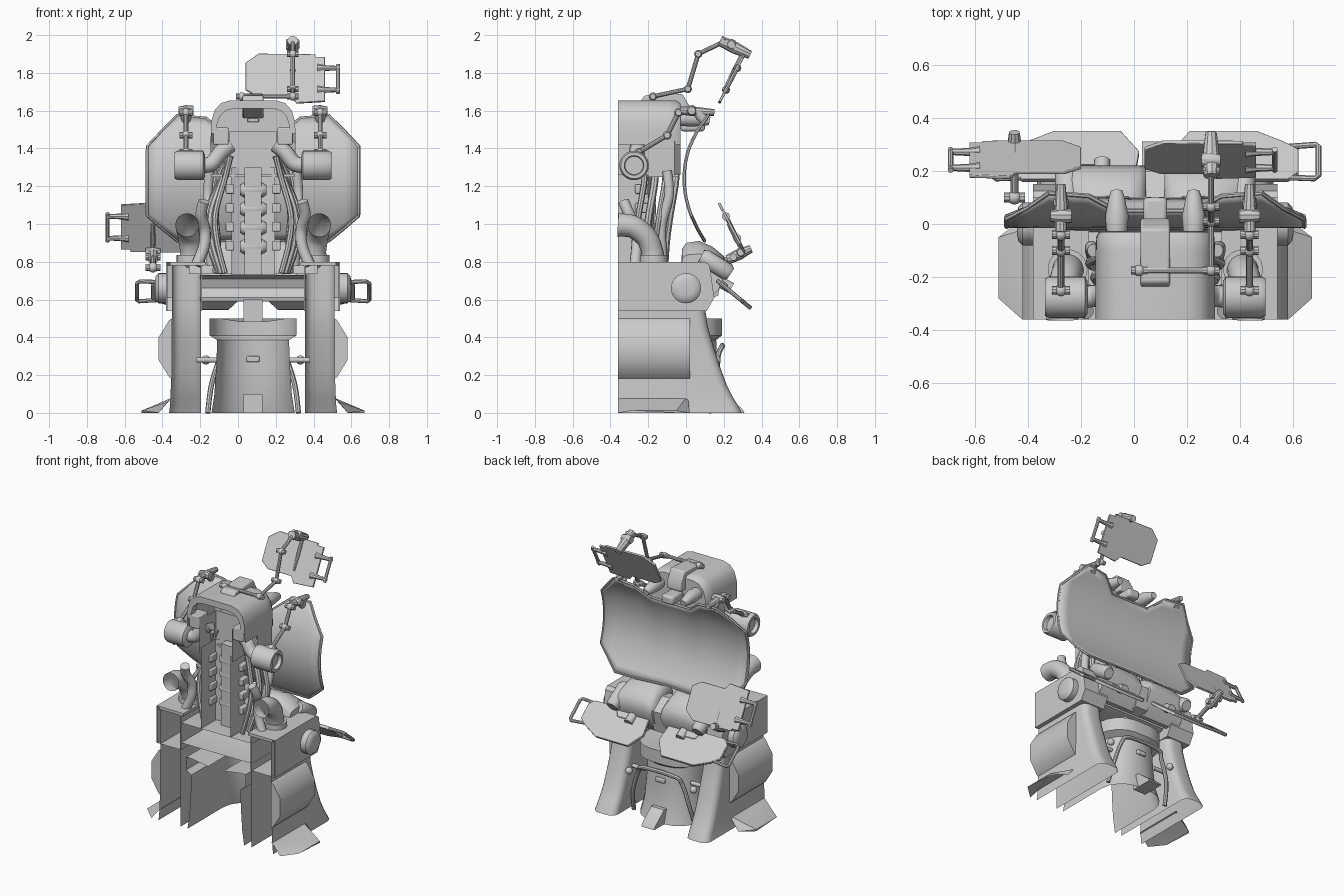
import bpy, bmesh
from math import sin, cos, pi, radians
from mathutils import Vector as V

if "Cube" in bpy.data.objects:
    bpy.data.objects.remove(bpy.data.objects["Cube"])

F = -0.36          # open cut plane at the front
CX = 0.08          # symmetry axis of the machine; parts are built around x = 0, then shifted

def add(name, verts, faces, mirror=False, thick=0, bevel=0, angle=35):
    me = bpy.data.meshes.new(name)
    me.from_pydata([tuple(v) for v in verts], [], faces)
    bm = bmesh.new(); bm.from_mesh(me)
    bmesh.ops.remove_doubles(bm, verts=bm.verts, dist=1e-5)
    bmesh.ops.recalc_face_normals(bm, faces=bm.faces)
    bm.to_mesh(me); bm.free()
    me.shade_smooth()
    me.set_sharp_from_angle(angle=radians(angle))
    ob = bpy.data.objects.new(name, me)
    bpy.context.collection.objects.link(ob)
    if thick:
        m = ob.modifiers.new("thick", 'SOLIDIFY'); m.thickness = thick; m.offset = 0
    if bevel:
        m = ob.modifiers.new("bevel", 'BEVEL'); m.width = bevel; m.segments = 2
    if mirror:
        ob.modifiers.new("mirror", 'MIRROR').use_mirror_merge = False
    ob.location.x = CX
    return ob

def sheet(name, rows, wrap=False, caps=False, **k):
    n = len(rows[0])
    verts = [p for r in rows for p in r]
    faces = [(i*n+j, i*n+(j+1) % n, (i+1)*n+(j+1) % n, (i+1)*n+j)
             for i in range(len(rows)-1) for j in range(n if wrap else n-1)]
    if caps:
        faces += [tuple(range(n)), tuple(range(len(verts)-n, len(verts)))]
    return add(name, verts, faces, **k)

def prism(name, prof, axis, a, b, closed=True, caps=True, **k):
    put = {'x': lambda p, w: (w, p[0], p[1]), 'y': lambda p, w: (p[0], w, p[1]),
           'z': lambda p, w: (p[0], p[1], w)}[axis]
    return sheet(name, [[put(p, w) for p in prof] for w in (a, b)], closed, caps, **k)

def box(name, lo, hi, **k):
    return prism(name, [(lo[0], lo[1]), (hi[0], lo[1]), (hi[0], hi[1]), (lo[0], hi[1])], 'z', lo[2], hi[2], **k)

def tube(name, pts, r, n=12, smooth=True, caps=True, **k):
    P = [V(p) for p in pts]
    R = list(r) if isinstance(r, (list, tuple)) else [r]*len(P)
    if smooth and len(P) > 2:          # Catmull-Rom resampling
        Q, S = [], []
        for i in range(len(P)-1):
            a, b, c, d = P[max(i-1, 0)], P[i], P[i+1], P[min(i+2, len(P)-1)]
            for s in range(6):
                t = s/6
                Q.append(b + (c-a)*(t/2) + (2*a-5*b+4*c-d)*(t*t/2) + (3*b-a-3*c+d)*(t**3/2))
                S.append(R[i]+(R[i+1]-R[i])*t)
        P, R = Q+[P[-1]], S+[R[-1]]
    rows, u, d = [], None, None
    for i, p in enumerate(P):
        e = P[min(i+1, len(P)-1)]-P[max(i-1, 0)]
        e = e.normalized() if e.length > 1e-6 else d
        d = -e if d and e.dot(d) < -.9 else e      # keep direction when folding back into a recess
        u = (d.orthogonal() if u is None else u - d*u.dot(d)).normalized()
        w = d.cross(u)
        rows.append([p + (u*cos(2*pi*j/n) + w*sin(2*pi*j/n))*R[i] for j in range(n)])
    return sheet(name, rows, True, caps, **k)

def ball(name, c, r, **k):
    rows = [[(c[0]+r*sin(pi*i/8)*cos(pi*j/6), c[1]+r*sin(pi*i/8)*sin(pi*j/6), c[2]+r*cos(pi*i/8))
             for j in range(12)] for i in range(9)]
    return sheet(name, rows, True, angle=60, **k)

def plate(name, outline, o, u, v, t, **k):
    o, u, v = V(o), V(u), V(v).normalized()
    nrm = u.cross(v)
    return sheet(name, [[o+u*a+v*b+nrm*h for a, b in outline] for h in (-t/2, t/2)], True, True, **k)

def ushell(w, yb, z, c=0.06, inner=None):
    """U-shaped section, open toward the front; spans inner..w or -w..w"""
    i = -w if inner is None else inner
    left = [(i+c*(1-cos(t*pi/8)), yb-c+c*sin(t*pi/8)) for t in range(5)]
    right = [(w-(x-i), y) for x, y in reversed(left)]
    return [(x, y, z) for x, y in [(i, F)]+left+right+[(w, F)]]

# --- legs: open-front shells flaring toward the floor
sheet("leg", [ushell(xo, yb, z, 0.05, .275) for z, yb, xo in
      [(.78, .1, .43), (.56, .1, .43), (.46, .115, .43), (.36, .143, .43), (.25, .178, .432),
       (.15, .215, .435), (.08, .25, .438), (.04, .275, .44), (0, .295, .445)]], mirror=True)
prism("leg_side_bulge", [(.43, .5), (.445, .49), (.50, .4), (.50, .28), (.445, .19), (.43, .18)], 'y', F, .02, mirror=True)
sheet("foot_flare", [[(.43, F, .08), (.43, 0, .08), (.43, .01, .08)],
                     [(.45, F, .06), (.59, -.05, 0.012), (.5, .02, 0)],
                     [(.5, F, 0), (.59, -.28, .012), (.59, -.05, 0)]], mirror=True, angle=10)
# --- central pedestal: U shell with a thick collar
sheet("pedestal", [ushell(w, y, z, min(w*.9, .17)) for z, w, y in
      [(0, .22, .2), (.1, .205, .175), (.25, .195, .165), (.385, .19, .16), (.41, .23, .19),
       (.5, .23, .19), (.5, .19, .15), (.48, .06, .02)]])
tube("pedestal_trim", [(-.24, .12, .0), (-.22, .16, .15), (-.17, .17, .3), (-.12, .19, .35), (.12, .19, .35),
     (.17, .17, .3), (.22, .16, .15), (.24, .12, .0)], .014, 8)
prism("pedestal_step", [(.15, 0), (.31, 0), (.3, .02), (.2, .1), (.15, .1)], 'x', -.05, .05)
box("pedestal_latch", (-.035, .15, .27), (.035, .18, .3), bevel=.006)
tube("pedestal_pipe", [(.18, .08, .28), (.3, .08, .28)], .014, mirror=True)
ball("pipe_joint", (.25, .16, .28), .024, mirror=True)
box("neck_post", (-.05, -.02, .48), (.05, .05, .6))

# --- waist: side housings, cross beam, deck
prof = [(F, .54), (.11, .54), (.15, .61), (.125, .78), (.1, .8), (F, .8)]
prism("side_housing", prof, 'x', .27, .46, closed=False, caps=False, mirror=True)
for x in (.274, .456):
    prism("housing_wall", prof, 'x', x-.004, x+.004, mirror=True)
tube("housing_knob", [(.46, 0, .66), (.50, 0, .66), (.515, 0, .66), (.52, 0, .66)], [.08, .08, .065, .04], 24, False, mirror=True)
prism("cross_beam", [(F, .73), (.02, .73), (.07, .71), (.09, .66), (.07, .61), (.02, .59), (F, .59)], 'x', -.28, .28,
      closed=False, caps=False)
prism("housing_lip", [(F, .8), (.08, .8), (.08, .78), (F, .78)], 'x', .25, .44, mirror=True)
# console cowls behind the trays: domed sections sloping outward
cowl = [(-.03, .735), (-.02, .87), (0, .9), (.07, .91), (.14, .88), (.2, .83), (.22, .76), (.17, .65), (.13, .6), (.1, .6), (.1, .735)]
sheet("console_cowl", [[(x, y, z if z < .74 else .74+(z-.74)*s) for y, z in cowl] for x, s in
      [(.035, .7), (.06, .93), (.1, 1), (.22, 1), (.29, .85), (.34, .6)]], True, True, mirror=True, angle=50)
prism("console_spine", [(.0, .735), (.02, .83), (.1, .84), (.2, .77), (.17, .62), (.1, .6), (.1, .735)], 'x', -.05, .05)
tube("side_capsule", [(.33, .08, .83), (.33, .1, .82), (.33, .22, .745), (.33, .235, .735)], [.035, .047, .047, .035], 16, False, mirror=True)
tube("tray_strut", [(.2, .1, .74), (.2, .24, .66)], .03, mirror=True)

# --- folding trays with side handles
TO, TV = (0, .345, .553), V((0, -.17, .14))
plate("tray", [(.13, 0), (.38, 0), (.48, .05), (.54, .09), (.54, .2), (.5, .235), (.08, .235), (.06, .1)],
      TO, (1, 0, 0), TV, .022, mirror=True, bevel=.003)
plate("tray_ridge", [(.2, .17), (.3, .17), (.33, .23), (.17, .23)], (0, .351, .561), (1, 0, 0), TV, .02, mirror=True, bevel=.006)
tv = TV.normalized()
tube("tray_handle", [V(TO)+V((a, 0, 0))+tv*b for a, b in
     [(.5, .07), (.605, .06), (.615, .07), (.615, .21), (.6, .225), (.5, .22)]], .011, 8, False, mirror=True)

# --- spine: open channel with vertebra bumps and cables
prism("spine_channel", [(-.115, F), (-.115, -.2), (-.05, -.17), (.05, -.17), (.115, -.2), (.115, F)], 'z', .73, 1.3, closed=False, caps=False)
prism("spine_head", [(-.125, F), (-.125, -.18), (.125, -.18), (.125, F)], 'z', 1.26, 1.49, closed=False, caps=False)
box("spine_core", (-.045, -.24, .73), (.045, -.16, 1.3))
for i in range(4):
    z = .88+i*.1
    tube("vertebra", [(-.07, -.2, z), (-.045, -.2, z), (.045, -.2, z), (.07, -.2, z)], [.025, .042, .042, .025], 14, False)
    box("spine_rib", (.1, -.27, z-.02), (.145, -.2, z+.03), mirror=True, bevel=.006)
for i in range(4):
    y = -.27+i*.055
    w = .2+.022*(i % 3)
    tube("spine_cable", [(.12, y+.04, 1.36), (.15+.01*i, y+.05, 1.24), (w, y+.02, 1.05), (w-.01, y, .9), (.15+.015*i, y-.01, .74)],
         .016+.004*(i % 2), 8, mirror=True)
# large hoses whose cut ends face the front
tube("big_hose", [(.35, F, .995), (.35, -.28, .985), (.34, -.21, .93), (.33, -.18, .86), (.33, -.17, .79)],
     [.062, .06, .058, .058, .062], 18, caps=False, mirror=True)
tube("hose_collar", [(.33, -.17, .8), (.33, -.17, .835)], .075, 18, mirror=True)
tube("side_hose", [(.26, F+.03, 1.12), (.275, -.3, 1.05), (.255, -.26, .97), (.26, -.26, .88), (.3, -.27, .78)], .03, 12, mirror=True)
tube("rear_hose", [(.23, -.1, 1.28), (.24, -.09, 1.15), (.23, -.13, .98), (.22, -.12, .78)], .026, 12, mirror=True)

# --- head hood
arch = [(-.225, 1.42), (-.224, 1.48), (-.222, 1.54), (-.205, 1.6), (-.17, 1.64), (-.12, 1.655)]
arch += [(-x, z) for x, z in reversed(arch)]
sheet("hood", [[(x*s, y, 1.42+(z-1.42)*t) for x, z in arch] for y, s, t in
      [(F, 1, 1), (-.1, 1, 1), (-.05, .99, .99), (-.03, .94, .93), (-.03, 0, 0)]])
top = [p for p in arch if p[1] > 1.45]
prism("hood_rim", top + [(x*.86, 1.48+(z-1.48)*.75) for x, z in reversed(top)], 'y', F, F+.05)
prism("hood_skirt", [(.225, -.22), (.225, -.06), (.19, -.03), (0, -.03)], 'z', 1.26, 1.44, closed=False, caps=False, mirror=True)
prism("hood_floor", [(-.22, -.2), (-.22, -.04), (.22, -.04), (.22, -.2)], 'z', 1.25, 1.265)
box("hood_badge", (-.03, -.06, 1.54), (.03, -.025, 1.56), bevel=.004)
box("hood_lamp", (.13, F, 1.42), (.21, -.26, 1.51), mirror=True, bevel=.006)
prism("hood_ridge", [(-.24, 1.65), (-.22, 1.68), (-.02, 1.69), (.02, 1.62), (.02, 1.56), (-.03, 1.56)], 'x', -.055, .055, bevel=.008)
box("hood_bracket", (-.045, -.029, 1.49), (.045, .1, 1.55), bevel=.015)
tube("hood_scope", [(.145, -.029, 1.56), (.145, .03, 1.56), (.145, .1, 1.55), (.145, .125, 1.545)], [.04, .045, .03, .022], 14, False, mirror=True)
# side drums (recessed outer face) and their shoulders
tube("side_drum", [(.255, -.275, 1.31), (.265, -.275, 1.31), (.4, -.275, 1.31), (.415, -.275, 1.31), (.415, -.275, 1.31), (.39, -.275, 1.31)],
     [.06, .078, .078, .07, .052, .048], 24, False, mirror=True)
tube("drum_shoulder", [(.12, -.25, 1.42), (.17, -.26, 1.38), (.22, -.27, 1.32), (.28, -.275, 1.31)], .042, 12, mirror=True)

# --- main curved screen: octagonal with a notch at the top centre
half = [(0, .92, 1.48), (.15, .915, 1.48), (.25, .91, 1.56), (.4, .91, 1.575), (.48, .975, 1.495), (.56, 1.045, 1.41)]
cols = [(-x, a, b) for x, a, b in reversed(half[1:])] + half
sy = lambda z: -.01 + 1.0*(z-1.24)**2 + (max(0, z-1.45))*.12
N = 16
grid = [[(x, sy(a+(b-a)*i/N), a+(b-a)*i/N) for i in range(N+1)] for x, a, b in cols]
sheet("main_screen", grid, thick=.012)
border = grid[0] + [g[-1] for g in grid[1:-1]] + grid[-1][::-1] + [g[0] for g in grid[::-1]][1:]
tube("screen_rim", border, .009, 6, False)

# --- small monitors, one above and one below, same outline flipped
def monitor(name, o, sx, v):
    o, v = V(o), V(v).normalized()
    u = V((sx, 0, 0))
    shape = [(-.04, .09), (-.04, .25), (.03, .304), (.33, .30), (.33, .285), (.38, .285), (.38, .02), (.23, .01), (.2, .05), (.02, .05)]
    plate(name, shape, o, u, v, .014, bevel=.003)
    for b in (.09, .22):
        tube(name+"_prong", [o+u*.34+v*b, o+u*.37+v*b, o+u*.46+v*b], [.022, .016, .011], 8, False)
    tube(name+"_grip", [o+u*.45+v*.07, o+u*.45+v*.24], .011, 8)

monitor("upper_monitor", (0, .17, 1.63), 1, (0, .14, .27))
monitor("lower_monitor", (-.32, .17, 1.12), -1, (0, .14, -.27))

# --- jointed arms
def arm(name, pts, r, mirror=False, head=()):
    for a, b in zip(pts, pts[1:]):
        tube(name+"_link", [a, b], r, 10, mirror=mirror)
    for x, y, z in pts:
        ball(name+"_joint", (x, y, z), r*1.8, mirror=mirror)
        tube(name+"_pin", [(x-r*2.6, y, z), (x+r*2.6, y, z)], r*1.3, 10, mirror=mirror)
    for a, b, w in head:
        tube(name+"_knuckle", [a, V(a).lerp(V(b), .5), b], [w, w*1.15, w*.8], 10, False, mirror=mirror)

X = .21
arm("upper_arm", [(-.06, -.175, 1.675), (X, -.175, 1.675), (X, .01, 1.715), (X, .065, 1.9), (X, .2, 1.965)], .012,
    head=[((X, .18, 1.97), (X, .34, 1.895), .028), ((X-.035, .24, 1.95), (X+.035, .24, 1.95), .026), ((X, .305, 1.91), (X, .205, 1.71), .012)])
X = -.53
arm("lower_arm", [(X, .1, .77), (X, .25, .825)], .015,
    head=[((X, .22, .81), (X, .345, .87), .026), ((X-.04, .29, .85), (X+.04, .29, .85), .024), ((X, .3, .86), (X, .225, 1.0), .012)])
X = .355
arm("screen_arm", [(X, -.25, 1.38), (X, -.1, 1.47), (X, -.04, 1.59)], .013, True,
    head=[((X, -.03, 1.6), (X, .15, 1.59), .022), ((X, .06, 1.6), (X, .1, 1.54), .026), ((X-.04, .03, 1.6), (X+.04, .03, 1.6), .026)])
